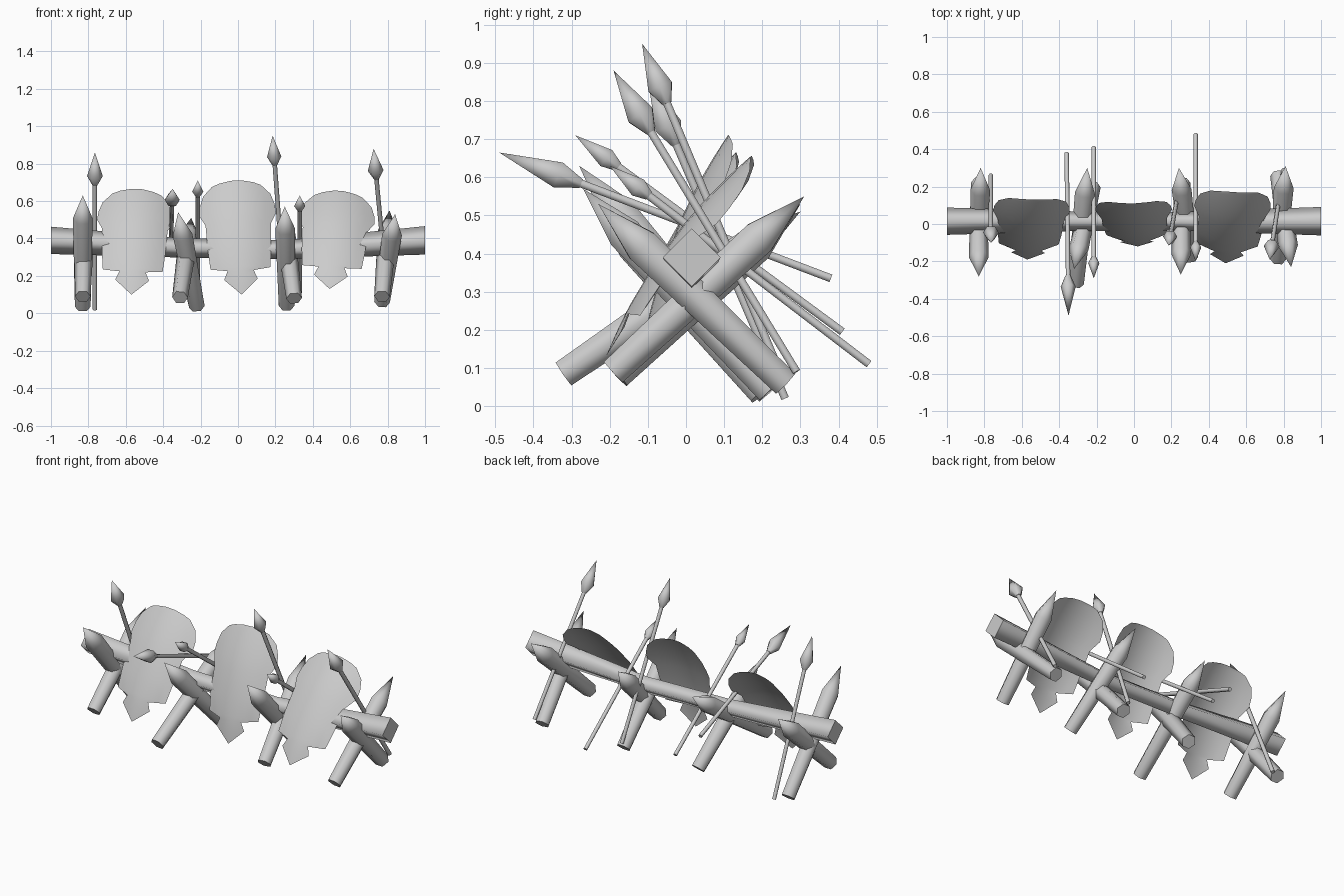
import bpy, bmesh, math
from mathutils import Vector

cube = bpy.data.objects.get("Cube")
if cube:
    bpy.data.objects.remove(cube, do_unlink=True)

grey = bpy.data.materials.new("plain_grey")
grey.use_nodes = True
grey.diffuse_color = (0.6, 0.6, 0.6, 1)
grey.node_tree.nodes["Principled BSDF"].inputs["Base Color"].default_value = (0.6, 0.6, 0.6, 1)


def finish(bm, name):
    mesh = bpy.data.meshes.new(name)
    bm.to_mesh(mesh)
    bm.free()
    mesh.materials.append(grey)
    obj = bpy.data.objects.new(name, mesh)
    bpy.context.collection.objects.link(obj)
    return obj


def rod(name, stations, sides, ref):
    """Skin rings of given (centre, radius); a zero radius makes a point."""
    axis = (stations[-1][0] - stations[0][0]).normalized()
    u = (ref - axis * ref.dot(axis)).normalized()
    w = axis.cross(u)
    bm = bmesh.new()
    rings = []
    for centre, radius in stations:
        if radius == 0:
            rings.append([bm.verts.new(centre)] * sides)
            continue
        angles = [math.tau * i / sides for i in range(sides)]
        rings.append([bm.verts.new(centre + radius * (u * math.cos(a) + w * math.sin(a))) for a in angles])
    for low, high in zip(rings, rings[1:]):
        for i in range(sides):
            j = (i + 1) % sides
            corners = list(dict.fromkeys([low[i], low[j], high[j], high[i]]))
            bm.faces.new(corners).smooth = True
    bm.faces.new(rings[0][::-1])
    if stations[-1][1] > 0:
        bm.faces.new(rings[-1])
    bmesh.ops.recalc_face_normals(bm, faces=bm.faces)
    return finish(bm, name)


X, Z = Vector((1, 0, 0)), Vector((0, 0, 1))

# Sagging square beam set on edge
beam = [(-1, 0.39, 0.073), (-0.3, 0.35, 0.052), (0.25, 0.34, 0.05), (1, 0.39, 0.076)]
rod("cross_beam", [(Vector((x, 0.015, z)), r) for x, z, r in beam], 4, Z)


def stake(name, butt, tip):
    butt, tip = Vector(butt), Vector(tip)
    shoulder = tip + (butt - tip).normalized() * 0.16
    rod(name, [(butt, 0.042), (shoulder, 0.053), (tip, 0)], 6, X)


# Crossed stakes: each entry is butt, tip
stakes = [
    ((-0.83, 0.22, 0.035), (-0.83, -0.28, 0.63)),
    ((-0.83, -0.18, 0.09), (-0.82, 0.30, 0.53)),
    ((-0.22, 0.20, 0.035), (-0.32, -0.24, 0.54)),
    ((-0.31, -0.32, 0.085), (-0.25, 0.30, 0.51)),
    ((0.26, 0.22, 0.04), (0.25, -0.27, 0.57)),
    ((0.30, -0.18, 0.08), (0.24, 0.30, 0.53)),
    ((0.77, 0.26, 0.06), (0.84, -0.23, 0.53)),
    ((0.77, -0.19, 0.09), (0.81, 0.31, 0.55)),
]
for i, (butt, tip) in enumerate(stakes):
    stake(f"stake_{i + 1}", butt, tip)


def spear(name, end, tip, length, radius):
    end, tip = Vector(end), Vector(tip)
    back = (end - tip).normalized()
    neck = tip + back * length
    rod(name + "_shaft", [(end, 0.012), (neck - back * 0.02, 0.012)], 6, X)
    rod(name + "_head", [(neck, 0.014), (tip + back * length * 0.72, radius), (tip, 0)], 6, X)


# Leaning spears: end, tip, head length, head radius
spears = [
    ((-0.765, 0.26, 0.02), (-0.765, -0.10, 0.86), 0.19, 0.042),
    ((-0.36, 0.38, 0.335), (-0.35, -0.49, 0.665), 0.23, 0.04),
    ((-0.215, 0.41, 0.195), (-0.215, -0.29, 0.71), 0.14, 0.03),
    ((0.25, 0.25, 0.08), (0.185, -0.115, 0.95), 0.17, 0.038),
    ((0.33, 0.48, 0.11), (0.33, -0.20, 0.63), 0.13, 0.03),
    ((0.80, 0.29, 0.09), (0.725, -0.19, 0.88), 0.19, 0.042),
]
for i, (end, tip, length, radius) in enumerate(spears):
    spear(f"spear_{i + 1}", end, tip, length, radius)

# Shield half widths from the bottom point to the top
outline = [(0, 0.0), (0.13, 0.09), (0.2, 0.07), (0.235, 0.16), (0.4, 0.17), (0.62, 0.175),
           (0.72, 0.205), (0.8, 0.2), (0.89, 0.18), (0.965, 0.13), (0.985, 0.09), (1, 0.03)]
COLUMNS = 8


def shield(name, foot, top):
    foot, top = Vector(foot), Vector(top)
    up = top - foot
    back = X.cross(up).normalized() * -1
    side = up.cross(back).normalized()
    if back.y < 0:
        back.negate()
    bm = bmesh.new()
    rows = []
    for v, half in outline:
        row = []
        for c in range(COLUMNS + 1):
            x = half * (2 * c / COLUMNS - 1)
            depth = 0.06 * (x / 0.2) ** 2 - 0.16 * v * (1 - v)
            row.append(bm.verts.new(foot + up * v + side * x + back * depth))
        rows.append(row)
    for low, high in zip(rows, rows[1:]):
        for c in range(COLUMNS):
            bm.faces.new((low[c], low[c + 1], high[c + 1], high[c])).smooth = True
    bmesh.ops.remove_doubles(bm, verts=bm.verts, dist=0.0005)
    bmesh.ops.recalc_face_normals(bm, faces=bm.faces)
    if sum((f.normal.y for f in bm.faces)) > 0:
        bmesh.ops.reverse_faces(bm, faces=bm.faces)
    finish(bm, name)


shield("right_shield", (-0.57, -0.19, 0.10), (-0.54, 0.13, 0.665))
shield("middle_shield", (0.02, -0.12, 0.10), (-0.01, 0.11, 0.71))
shield("left_shield", (0.49, -0.21, 0.13), (0.54, 0.17, 0.655))
